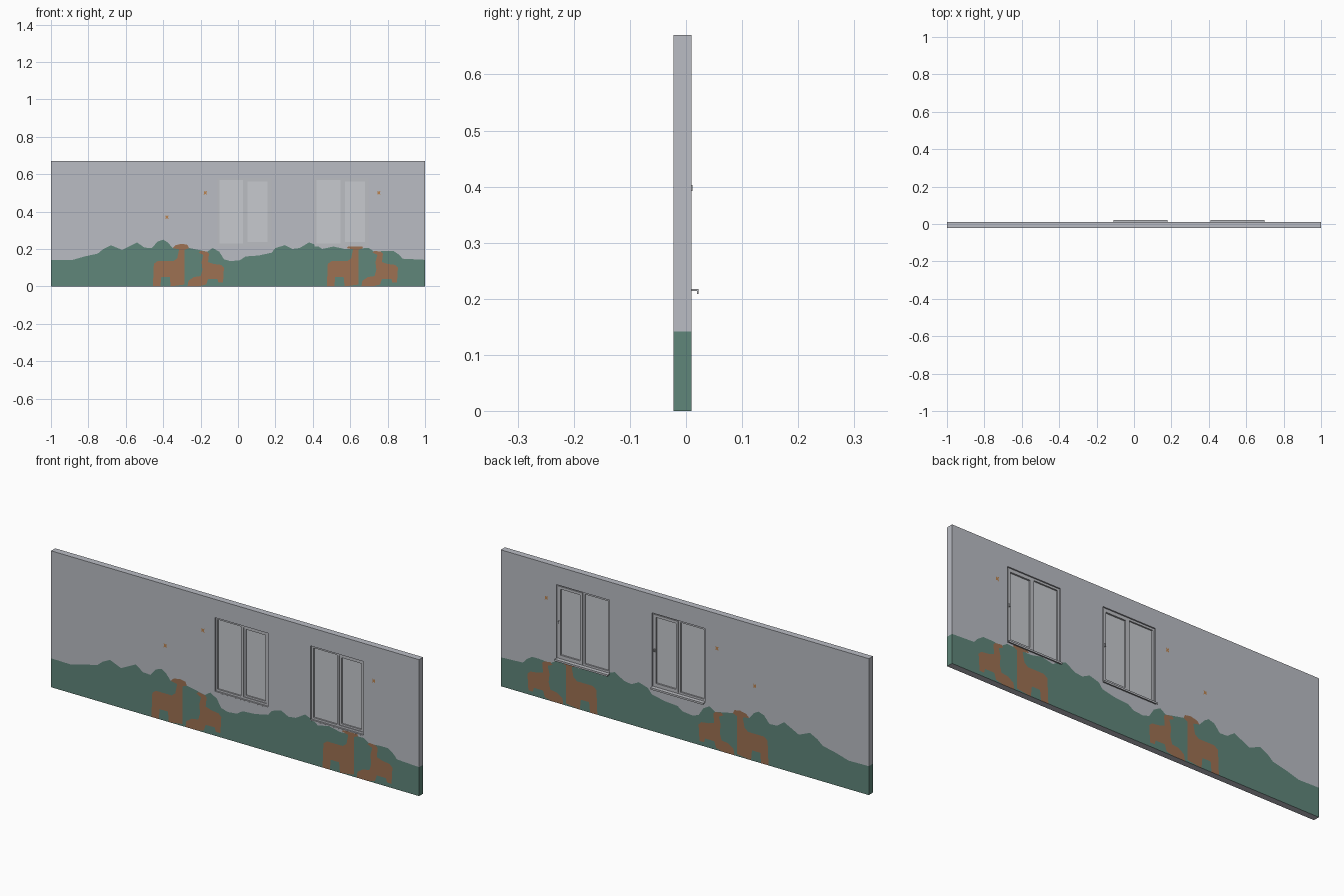
import bpy, bmesh, math
from mathutils import Vector
from mathutils.geometry import delaunay_2d_cdt

if "Cube" in bpy.data.objects:
    bpy.data.objects.remove(bpy.data.objects["Cube"])

Y0, Y1, H = -0.0225, 0.0095, 0.67      # wall front, wall back, wall height
WINDOWS = (0.0, 0.52)                  # x offsets of the two windows
WX0, WX1, WZ0, WZ1 = -0.11, 0.178, 0.214, 0.58


def material(name, r, g, b):
    m = bpy.data.materials.new(name)
    m.diffuse_color = (r, g, b, 1)
    m.use_nodes = True
    m.node_tree.nodes["Principled BSDF"].inputs["Base Color"].default_value = m.diffuse_color
    return m


GREY = material("wall_grey", 0.49, 0.505, 0.55)
GREEN = material("hedge_green", 0.115, 0.24, 0.195)
BROWN = material("animal_brown", 0.34, 0.165, 0.085)
ORANGE = material("butterfly_orange", 0.50, 0.23, 0.08)
FRAME = material("frame_grey", 0.50, 0.51, 0.54)
GLASS = material("glass_grey", 0.57, 0.59, 0.62)


def inside(p, poly):
    hit = False
    for (x1, z1), (x2, z2) in zip(poly, poly[1:] + poly[:1]):
        if (z1 > p[1]) != (z2 > p[1]) and p[0] < x1 + (p[1] - z1) * (x2 - x1) / (z2 - z1):
            hit = not hit
    return hit


def shift(poly, dx, dz=0.0):
    return [(x + dx, z + dz) for x, z in poly]


def finish(name, bm, mats):
    bmesh.ops.recalc_face_normals(bm, faces=bm.faces)
    me = bpy.data.meshes.new(name)
    bm.to_mesh(me)
    bm.free()
    for m in mats:
        me.materials.append(m)
    ob = bpy.data.objects.new(name, me)
    bpy.context.collection.objects.link(ob)
    return ob


def boxes(name, mat, spans):
    """One object from boxes given as (x0, x1, y0, y1, z0, z1)."""
    bm = bmesh.new()
    for x0, x1, y0, y1, z0, z1 in spans:
        vs = bmesh.ops.create_cube(bm, size=1)["verts"]
        for v in vs:
            v.co = Vector(((x0 + x1) / 2 + v.co.x * (x1 - x0),
                           (y0 + y1) / 2 + v.co.y * (y1 - y0),
                           (z0 + z1) / 2 + v.co.z * (z1 - z0)))
    return finish(name, bm, [mat])


def ring(x0, x1, y0, y1, z0, z1, w):
    return [(x0, x0 + w, y0, y1, z0, z1), (x1 - w, x1, y0, y1, z0, z1),
            (x0 + w, x1 - w, y0, y1, z0, z0 + w), (x0 + w, x1 - w, y0, y1, z1 - w, z1)]


# hedge outline
TOP = [(-1, .142), (-.89, .14), (-.82, .16), (-.75, .175), (-.72, .2), (-.68, .22), (-.62, .195),
       (-.58, .215), (-.54, .235), (-.50, .207), (-.46, .205), (-.43, .24), (-.40, .25),
       (-.375, .235), (-.35, .205), (-.26, .205), (-.21, .195), (-.165, .185), (-.135, .205),
       (-.10, .185), (-.075, .145), (-.04, .135), (.01, .14), (.04, .16), (.11, .165),
       (.18, .18), (.20, .205), (.25, .22), (.29, .20), (.33, .205), (.38, .235), (.42, .22),
       (.45, .2), (.51, .213), (.57, .2), (.70, .205), (.73, .185), (.79, .19), (.83, .19),
       (.86, .17), (.88, .148), (1, .142)]
hedge = [(-1, 0)] + TOP + [(1, 0)]

# painted animals, one tall and one small, repeated along the wall
tall = [(-.455, 0), (-.45, .12), (-.43, .135), (-.345, .135), (-.325, .15), (-.315, .198),
        (-.35, .205), (-.335, .22), (-.30, .228), (-.27, .222), (-.262, .205), (-.285, .195),
        (-.285, .01), (-.36, 0), (-.365, .05), (-.41, .05), (-.415, 0)]
small = [(-.27, 0), (-.265, .03), (-.235, .05), (-.2, .055), (-.19, .09), (-.195, .13),
         (-.185, .168), (-.21, .18), (-.20, .19), (-.165, .185), (-.155, .175), (-.16, .13),
         (-.13, .12), (-.09, .115), (-.075, .1), (-.08, .02), (-.105, .02), (-.11, .04),
         (-.16, .04), (-.17, .01), (-.21, 0)]
animals = [shift(p, d) for d in (0, .93) for p in (tall, small)]

# four-winged butterflies
wing = [((.012 if i % 2 else .006) * math.cos(i * math.pi / 4),
         (.015 if i % 2 else .006) * math.sin(i * math.pi / 4)) for i in range(8)]
butterflies = [shift(wing, x, z) for x, z in ((-.38, .37), (-.175, .5), (.753, .5))]

openings = [[(WX0 + d, WZ0), (WX1 + d, WZ0), (WX1 + d, WZ1), (WX0 + d, WZ1)] for d in WINDOWS]
border = [(-1, 0), (1, 0), (1, H), (-1, H)]

# wall: triangulate all outlines together, colour by region, extrude to thickness
pts, edges = [], []
for poly in [border, hedge] + animals + butterflies + openings:
    n = len(pts)
    pts += [Vector(p) for p in poly]
    edges += [(n + i, n + (i + 1) % len(poly)) for i in range(len(poly))]
verts, _, faces, *_ = delaunay_2d_cdt(pts, edges, [], 0, 1e-5)


def region(c):
    if any(inside(c, p) for p in butterflies):
        return 3
    if any(inside(c, p) for p in animals):
        return 2
    return 1 if inside(c, hedge) else 0


bm = bmesh.new()
bv = [bm.verts.new((v.x, Y0, v.y)) for v in verts]
for f in faces:
    c = sum((verts[i] for i in f), Vector((0, 0))) / len(f)
    if not any(inside(c, o) for o in openings):
        bm.faces.new([bv[i] for i in f]).material_index = region(c)
ext = bmesh.ops.extrude_face_region(bm, geom=bm.faces[:], use_keep_orig=True)
bmesh.ops.translate(bm, verts=[g for g in ext["geom"] if isinstance(g, bmesh.types.BMVert)],
                    vec=(0, Y1 - Y0, 0))
bm.normal_update()
for f in bm.faces:
    if abs(f.normal.y) < 0.5:
        c = f.calc_center_median()
        f.material_index = 1 if abs(c.x) > 0.99 and c.z < 0.142 else 0
bmesh.ops.delete(bm, geom=[v for v in bm.verts if not v.link_faces], context='VERTS')
finish("painted_wall", bm, [GREY, GREEN, BROWN, ORANGE])

# windows
for n, d in enumerate(WINDOWS, 1):
    x0, x1, mid, z0, z1 = WX0 + d, WX1 + d, .034 + d, .218, WZ1
    boxes(f"window_frame_{n}", FRAME, ring(x0, x1, -.015, .003, z0, z1, .01)
          + [(mid - .006, mid + .006, -.015, .003, z0 + .01, z1 - .01)])
    boxes(f"opening_sash_{n}", FRAME, ring(mid + .004, x1 - .006, -.012, .006, z0 + .006, z1 - .006, .013))
    boxes(f"window_glass_{n}", GLASS, [(x0 + .009, mid - .005, -.008, -.004, z0 + .009, z1 - .009),
                                       (mid + .016, x1 - .018, -.006, -.002, z0 + .018, z1 - .018)])
    boxes(f"window_handle_{n}", FRAME, [(x1 - .016, x1 - .009, .006, .009, .39, .405),
                                        (x1 - .015, x1 - .010, .009, .0115, .392, .403)])
    # sill with a turned-down lip at the back
    boxes(f"window_sill_{n}", FRAME, [(x0, x1, Y0, .0225, .2142, .218),
                                      (x0, x1, .020, .0225, .209, .2142)])
